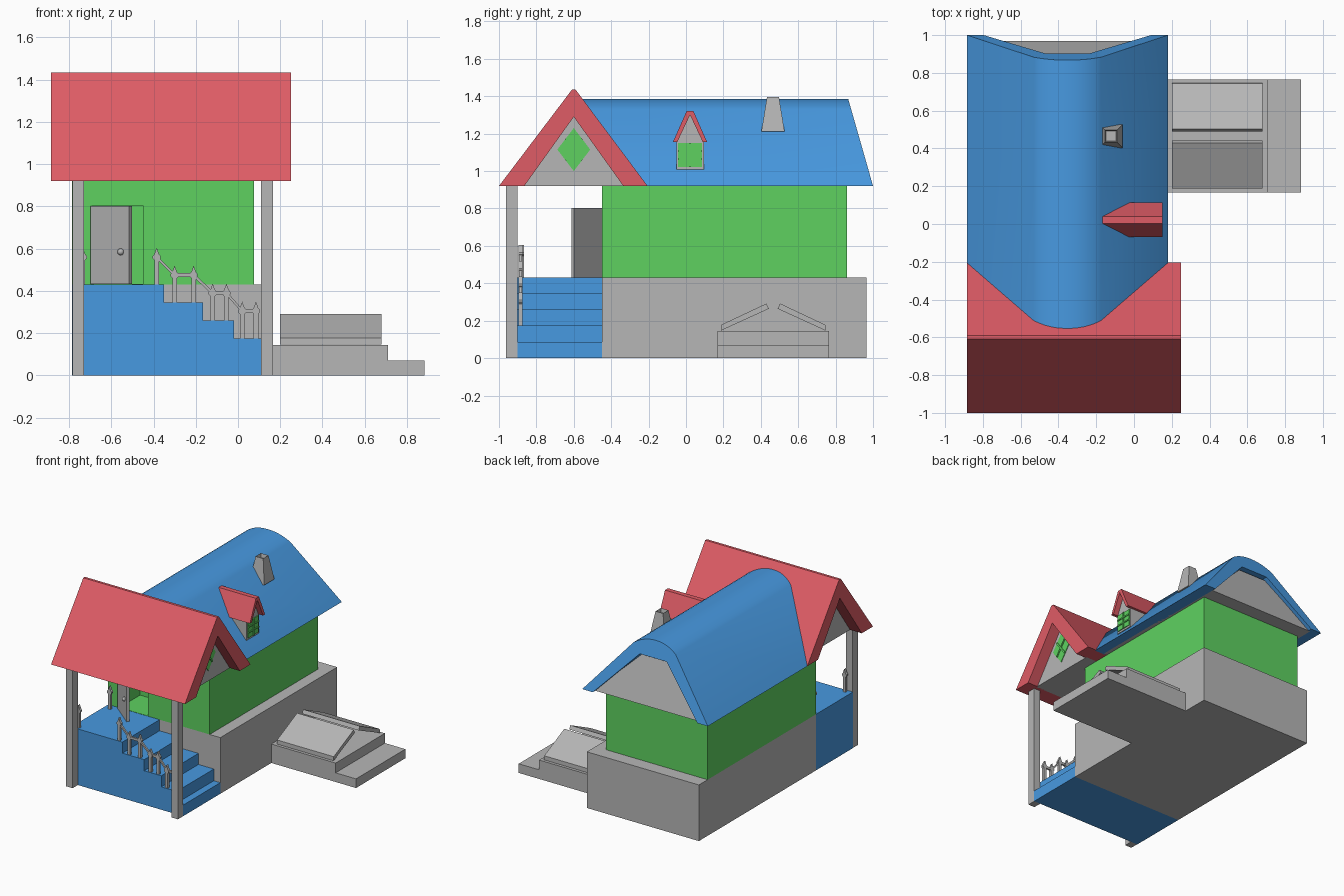
import bpy, bmesh, math
from mathutils import Vector, Matrix

if "Cube" in bpy.data.objects:
    bpy.data.objects.remove(bpy.data.objects["Cube"])


def material(name, rgb):
    m = bpy.data.materials.new(name)
    m.diffuse_color = (*rgb, 1)
    m.use_nodes = True
    m.node_tree.nodes["Principled BSDF"].inputs["Base Color"].default_value = m.diffuse_color
    return m


GREY = material("stone grey", (0.47, 0.47, 0.47))
RED = material("roof red", (0.74, 0.107, 0.133))
BLUE = material("roof blue", (0.064, 0.32, 0.75))
GREEN = material("wall green", (0.112, 0.64, 0.118))


def loft(name, ring_a, ring_b, mat):
    """Closed solid between two matching outlines."""
    bm = bmesh.new()
    a = [bm.verts.new(p) for p in ring_a]
    b = [bm.verts.new(p) for p in ring_b]
    n = len(a)
    bm.faces.new(a)
    bm.faces.new(b[::-1])
    for i in range(n):
        bm.faces.new((a[i], b[i], b[(i + 1) % n], a[(i + 1) % n]))
    bmesh.ops.recalc_face_normals(bm, faces=bm.faces)
    me = bpy.data.meshes.new(name)
    bm.to_mesh(me)
    bm.free()
    me.materials.append(mat)
    ob = bpy.data.objects.new(name, me)
    bpy.context.collection.objects.link(ob)
    return ob


def box(name, x, y, z, mat):
    ring = [(x[0], y[0]), (x[1], y[0]), (x[1], y[1]), (x[0], y[1])]
    return loft(name, [(*p, z[0]) for p in ring], [(*p, z[1]) for p in ring], mat)


def along_x(name, x0, x1, prof, mat):
    """Extrude a (y, z) profile along x."""
    return loft(name, [(x0, *p) for p in prof], [(x1, *p) for p in prof], mat)


def along_y(name, y0, y1, prof, mat):
    """Extrude an (x, z) profile along y."""
    return loft(name, [(x, y0, z) for x, z in prof], [(x, y1, z) for x, z in prof], mat)


def smooth(ob, degrees=30):
    bpy.ops.object.select_all(action='DESELECT')
    ob.select_set(True)
    bpy.context.view_layer.objects.active = ob
    bpy.ops.object.shade_smooth_by_angle(angle=math.radians(degrees))


# Foundation and walls with a door opening
box("foundation", (-0.785, 0.165), (-0.45, 0.965), (0, 0.43), GREY)
walls = box("walls", (-0.785, 0.075), (-0.45, 0.86), (0.43, 0.92), GREEN)
cutter = box("doorway_cutter", (-0.69, -0.45), (-0.6, -0.2), (0.432, 0.805), GREEN)
cutter.hide_render = True
cutter.hide_viewport = True
cut = walls.modifiers.new("doorway", 'BOOLEAN')
cut.operation = 'DIFFERENCE'
cut.solver = 'EXACT'
cut.object = cutter

# Open door with knob
door = box("door", (0, 0.235), (-0.02, 0), (0.432, 0.803), GREY)
door.matrix_world = Matrix.Translation((-0.685, -0.45, 0)) @ Matrix.Rotation(math.radians(-39), 4, 'Z')
bpy.ops.mesh.primitive_uv_sphere_add(segments=12, ring_count=8, radius=0.016, location=(-0.555, -0.585, 0.585))
knob = bpy.context.object
knob.name = "door_knob"
knob.data.materials.append(GREY)
smooth(knob, 60)

# Porch landing and stairs as one stepped profile
treads = [(-0.35, 0.43), (-0.165, 0.345), (-0.02, 0.26), (0.11, 0.175), (0.165, 0.085)]
prof = [(-0.785, 0), (-0.785, 0.43)]
for i, (x, z) in enumerate(treads):
    prof.append((x, z))
    prof.append((x, treads[i + 1][1] if i < 4 else 0))
along_y("stairs", -0.90, -0.45, prof, BLUE)

# Porch posts
for side, x in (("left", -0.783), ("right", 0.11)):
    box("porch_post_" + side, (x, x + 0.055), (-0.963, -0.90), (0, 0.93), GREY)


# Railing: pointed pickets with collars, level rails and sloping rails
def picket(x, y, z, h=0.175):
    r = 0.011
    bm_prof = [(-r, 0), (r, 0), (r, 0.115), (0.019, 0.125), (0.019, 0.135), (r, 0.145), (0, h),
               (-r, 0.145), (-0.019, 0.135), (-0.019, 0.125), (-r, 0.115)]
    along_y("picket", y - 0.01, y + 0.01, [(x + a, z + b) for a, b in bm_prof], GREY)


def rail(x0, z0, x1, z1, y=-0.885):
    t = 0.009
    along_y("rail", y - 0.007, y + 0.007, [(x0, z0 - t), (x1, z1 - t), (x1, z1 + t), (x0, z0 + t)], GREY)


pickets = [(-0.385, 0.43), (-0.30, 0.345), (-0.21, 0.345), (-0.12, 0.26), (-0.055, 0.26), (0.02, 0.175), (0.085, 0.175)]
for x, z in pickets:
    picket(x, -0.885, z)
for (x0, z0), (x1, z1) in zip(pickets, pickets[1:]):
    rail(x0, z0 + 0.13, x1, z1 + 0.13)
for y in (-0.875, -0.50):
    picket(-0.735, y, 0.43)

# Red porch roof: folded shell with a filled attic
shell = [(-1, 0.92), (-0.61, 1.435), (-0.59, 1.435), (-0.205, 0.92), (-0.335, 0.92), (-0.6, 1.29), (-0.865, 0.92)]
along_x("porch_roof", -0.885, 0.25, shell, RED)
along_x("porch_gable", -0.785, 0.165, [(-0.875, 0.92), (-0.6, 1.3), (-0.325, 0.92)], GREY)


# Diamond window
def diamond(s):
    return [(-0.6 - 0.088 * s, 1.115), (-0.6, 1.115 + 0.115 * s), (-0.6 + 0.088 * s, 1.115), (-0.6, 1.115 - 0.115 * s)]


along_x("diamond_window", 0.16, 0.17, diamond(1), GREEN)
for sy in (-1, 1):
    a = Vector((-0.6 - 0.044, 1.115 - sy * 0.0575))
    b = Vector((-0.6 + 0.044, 1.115 + sy * 0.0575))
    n = (b - a).orthogonal().normalized() * 0.006
    along_x("diamond_window_bar", 0.165, 0.176, [a - n, b - n, b + n, a + n], GREEN)


# Blue main roof: rounded ridge, ends slanted by height
def front_y(z):
    return -0.605 + (1.435 - z) / 1.32


def back_y(z):
    return 1.0 - (z - 0.92) * 0.285


CX = -0.353
arc = [(CX + 0.178 * math.sin(t), 1.115 + 0.27 * math.cos(t) + 0.0)
       for t in [math.radians(-90 + 180 * i / 12) for i in range(13)]]
arc = [(CX + 0.178 * k / 6, 1.385 - 0.055 * (abs(k) / 6) ** 2.2) for k in range(-6, 7)]
outer = [(-0.885, 0.92)] + arc + [(0.18, 0.92)]
inner = [(0.09, 0.92), (-0.24, 1.265), (-0.466, 1.265), (-0.796, 0.92)]
section = outer + inner
roof = loft("main_roof", [(x, front_y(z), z) for x, z in section], [(x, back_y(z), z) for x, z in section], BLUE)
smooth(roof, 20)

# Attic fill with a slanted back gable
attic = [(-0.81, 0.92), (-0.47, 1.25), (-0.236, 1.25), (0.104, 0.92)]
loft("attic_gable", [(x, front_y(z) + 0.01, z) for x, z in attic],
     [(x, back_y(z) - 0.03, z) for x, z in attic], GREY)


# Dormer: its roof runs back until it meets the main slope
def slope_x(z):
    return 0.17 - (z - 0.92) * 0.878


dormer = [(-0.07, 1.155), (0.003, 1.32), (0.04, 1.32), (0.113, 1.155), (0.09, 1.155), (0.0215, 1.3), (-0.047, 1.155)]
loft("dormer_roof", [(0.15, y, z) for y, z in dormer], [(slope_x(z), y, z) for y, z in dormer], RED)
along_x("dormer_body", -0.06, 0.11,
        [(-0.052, 1.008), (-0.052, 1.156), (0.0215, 1.305), (0.095, 1.156), (0.095, 1.008)], GREY)
box("dormer_window", (0.10, 0.116), (-0.042, 0.085), (1.022, 1.15), GREEN)
box("dormer_window_bar", (0.11, 0.122), (0.0165, 0.0265), (1.022, 1.15), GREEN)
for z in (1.065, 1.108):
    box("dormer_window_bar", (0.11, 0.122), (-0.042, 0.085), (z - 0.005, z + 0.005), GREEN)


# Tapered chimney with a sunken flue
def square(cx, cy, r, z):
    return [(cx + sx * r, cy + sy * r, z) for sx, sy in ((-1, -1), (1, -1), (1, 1), (-1, 1))]


chimney = loft("chimney", square(-0.122, 0.465, 0.062, 1.212), square(-0.122, 0.465, 0.032, 1.397), GREY)
bm = bmesh.new()
bm.from_mesh(chimney.data)
top = max(bm.faces, key=lambda f: f.calc_center_median().z)
bmesh.ops.inset_region(bm, faces=[top], thickness=0.008)
bmesh.ops.translate(bm, verts=top.verts, vec=(0, 0, -0.03))
bm.to_mesh(chimney.data)
bm.free()

# Cellar entrance: base, low step and two leaning doors
box("cellar_base", (0.16, 0.71), (0.168, 0.765), (0, 0.145), GREY)
box("cellar_step", (0.70, 0.883), (0.168, 0.765), (0, 0.07), GREY)
for name, s in (("front", 1), ("back", -1)):
    leaf = [(0.187, 0.147), (0.433, 0.264), (0.443, 0.264), (0.43, 0.29), (0.185, 0.172)]
    leaf = [(0.187, 0.147), (0.443, 0.264), (0.43, 0.292), (0.188, 0.178)]
    along_x("cellar_door_" + name, 0.2, 0.68, [(0.4665 + s * (y - 0.4665), z) for y, z in leaf], GREY)
